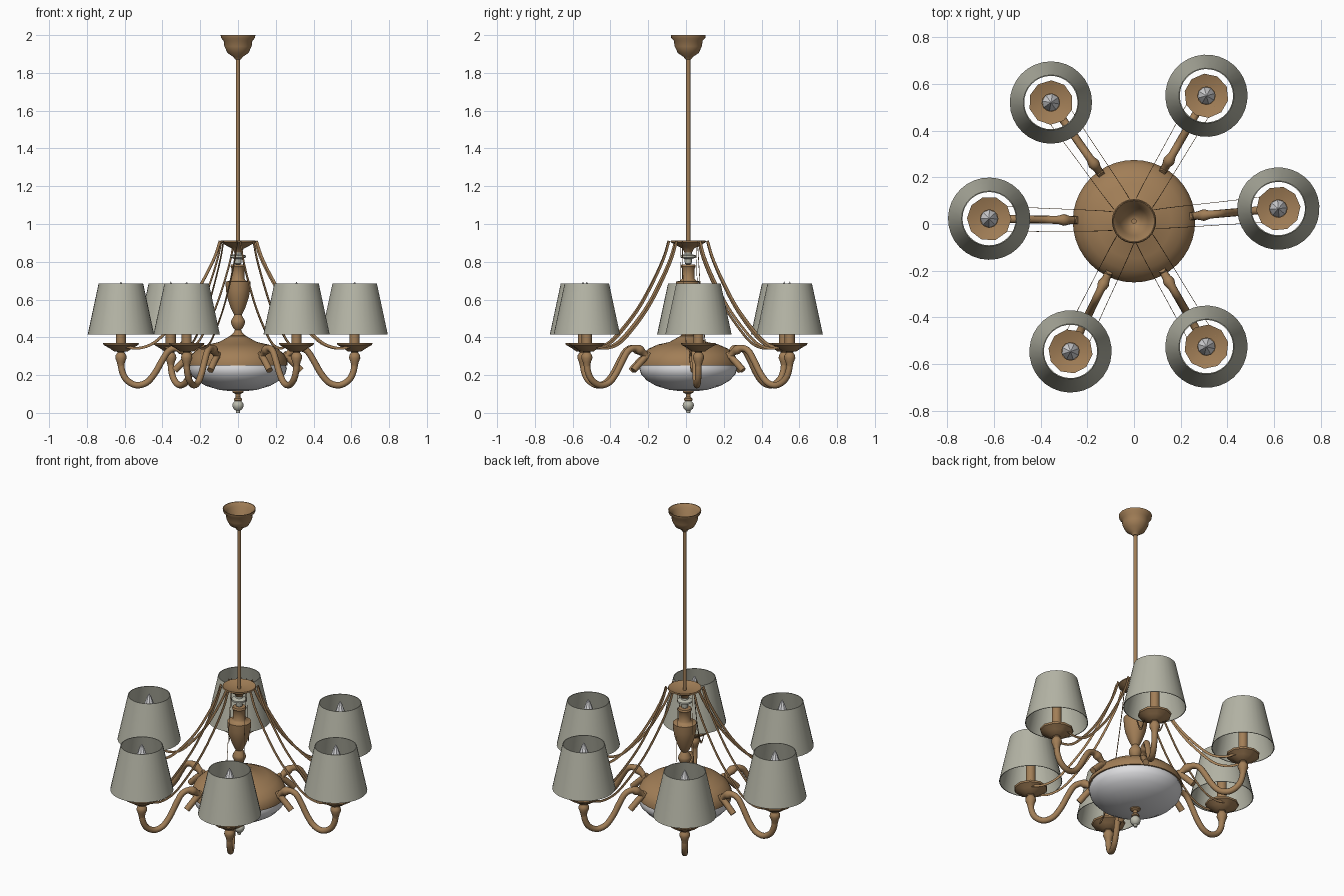
import bpy, bmesh, math
from mathutils import Matrix, Vector

old = bpy.data.objects.get("Cube")
if old:
    bpy.data.objects.remove(old)


def material(name, rgb):
    m = bpy.data.materials.new(name)
    m.use_nodes = True
    m.diffuse_color = (*rgb, 1)
    m.node_tree.nodes["Principled BSDF"].inputs["Base Color"].default_value = (*rgb, 1)
    return m


BRASS = material("antique brass", (0.36, 0.21, 0.095))
FABRIC = material("grey linen", (0.46, 0.46, 0.38))
GLASS = material("white glass", (0.72, 0.72, 0.74))
CRYSTAL = material("pale crystal", (0.5, 0.5, 0.42))

CENTRE = Matrix.Translation((0, 0.012, 0))
ARM_ANGLES = [5, 60, 125, 179, 244, 300]
REACH = 0.62


def finish(name, bm, mat, angle=40):
    bmesh.ops.recalc_face_normals(bm, faces=bm.faces)
    me = bpy.data.meshes.new(name)
    bm.to_mesh(me)
    bm.free()
    me.materials.append(mat)
    ob = bpy.data.objects.new(name, me)
    bpy.context.collection.objects.link(ob)
    ob.matrix_world = CENTRE
    bpy.ops.object.select_all(action='DESELECT')
    ob.select_set(True)
    bpy.context.view_layer.objects.active = ob
    bpy.ops.object.shade_smooth_by_angle(angle=math.radians(angle))
    return ob


def lathe(name, profile, mat, x=0, sides=32, angle=40):
    """Spin (radius, height) points round a vertical axis."""
    bm = bmesh.new()
    vs = [bm.verts.new((r, 0, z)) for r, z in profile]
    es = [bm.edges.new(p) for p in zip(vs, vs[1:])]
    bmesh.ops.spin(bm, geom=vs + es, cent=(0, 0, 0), axis=(0, 0, 1),
                   angle=math.tau, steps=sides, use_duplicate=False)
    bmesh.ops.remove_doubles(bm, verts=bm.verts, dist=0.0004)
    bmesh.ops.translate(bm, verts=bm.verts, vec=(x, 0, 0))
    return finish(name, bm, mat, angle)


def smooth_path(points, steps=5):
    """Catmull-Rom curve through the points."""
    p = [Vector(q) for q in points]
    p = [2 * p[0] - p[1]] + p + [2 * p[-1] - p[-2]]
    out = []
    for a, b, c, d in zip(p, p[1:], p[2:], p[3:]):
        for i in range(steps):
            t = i / steps
            out.append(0.5 * (2 * b + (c - a) * t + (2 * a - 5 * b + 4 * c - d) * t * t
                              + (3 * b - a - 3 * c + d) * t ** 3))
    return out + [p[-2]]


def normals(path):
    """In-plane normals of a path of (x, z) points."""
    out = []
    for i in range(len(path)):
        t = path[min(i + 1, len(path) - 1)] - path[max(i - 1, 0)]
        out.append(Vector((-t.y, t.x)).normalized())
    return out


def tube(name, path, radii, mat, sides=12):
    bm = bmesh.new()
    rings = []
    for p, n, r in zip(path, normals(path), radii):
        ring = []
        for k in range(sides):
            a = math.tau * k / sides
            q = p + n * r * math.cos(a)
            ring.append(bm.verts.new((q.x, r * math.sin(a), q.y)))
        rings.append(ring)
    for a, b in zip(rings, rings[1:]):
        for k in range(sides):
            j = (k + 1) % sides
            bm.faces.new((a[k], a[j], b[j], b[k]))
    for ring in (rings[0], rings[-1]):
        bm.faces.new(ring)
    return finish(name, bm, mat)


def ribbon(name, path, side, mat, half=0.007, thick=0.002):
    """Thin upright strip beside the arm, spreading a little outward."""
    bm = bmesh.new()
    rings = []
    last = len(path) - 1
    for i, (p, n) in enumerate(zip(path, normals(path))):
        y = side * (0.04 + 0.016 * i / last)
        rings.append([bm.verts.new((p.x + n.x * h, y + t, p.y + n.y * h))
                      for h, t in ((half, 0), (half, thick), (-half, thick), (-half, 0))])
    for a, b in zip(rings, rings[1:]):
        for k in range(4):
            j = (k + 1) % 4
            bm.faces.new((a[k], a[j], b[j], b[k]))
    return finish(name, bm, mat)


# Ceiling canopy (hollow cup) and rod
lathe("ceiling_canopy", [(0.088, 2), (0.092, 2), (0.09, 1.985), (0.076, 1.97), (0.072, 1.94),
                         (0.055, 1.905), (0.025, 1.885), (0.014, 1.87), (0, 1.87), (0, 1.885),
                         (0.03, 1.9), (0.06, 1.94), (0.07, 1.98), (0.088, 2)], BRASS)
lathe("hanging_rod", [(0, 1.9), (0.011, 1.9), (0.011, 0.86), (0, 0.86)], BRASS, sides=12)

# Crown plate, crystal and turned column
lathe("crown_plate", [(0, 0.895), (0.06, 0.9), (0.092, 0.912), (0.095, 0.905), (0.06, 0.885),
                      (0.03, 0.87), (0.02, 0.85), (0, 0.85)], BRASS)
lathe("crystal_disc", [(0, 0.86), (0.018, 0.855), (0.02, 0.84), (0.042, 0.833), (0.042, 0.823),
                       (0.02, 0.815), (0.018, 0.79), (0, 0.78)], CRYSTAL)
lathe("column", [(0, 0.785), (0.036, 0.785), (0.04, 0.775), (0.034, 0.765), (0.034, 0.71),
                 (0.042, 0.7), (0.066, 0.695), (0.064, 0.65), (0.057, 0.61), (0.04, 0.56),
                 (0.026, 0.53), (0.02, 0.52), (0.024, 0.51), (0.036, 0.49), (0.037, 0.475),
                 (0.026, 0.45), (0.017, 0.44), (0.022, 0.425), (0.04, 0.41), (0.04, 0.39),
                 (0, 0.39)], BRASS)

# Body: brass dome over a glass bowl
lathe("body_dome", [(0, 0.415), (0.03, 0.413), (0.055, 0.4), (0.1, 0.375), (0.16, 0.362),
                    (0.21, 0.34), (0.245, 0.31), (0.262, 0.275), (0.262, 0.252), (0, 0.252)],
      BRASS, sides=40)
lathe("glass_bowl", [(0.25, 0.262), (0.259, 0.235), (0.25, 0.205), (0.22, 0.172), (0.17, 0.143),
                     (0.1, 0.122), (0.04, 0.115), (0, 0.115)], GLASS, sides=40)

# Bottom finial
lathe("finial_stem", [(0, 0.12), (0.03, 0.12), (0.028, 0.108), (0.013, 0.1), (0.012, 0.085),
                      (0.022, 0.075), (0.022, 0.066), (0.01, 0.06), (0, 0.06)], BRASS, sides=20)
lathe("finial_ball", [(0, 0.068), (0.016, 0.064), (0.028, 0.05), (0.03, 0.038), (0.024, 0.022),
                      (0.012, 0.012), (0.01, 0), (0, 0)], CRYSTAL, sides=20)

# One arm with its lamp, built along +x
arm_path = smooth_path([(0.235, 0.27), (0.27, 0.315), (0.32, 0.342), (0.365, 0.33), (0.4, 0.28),
                        (0.44, 0.21), (0.485, 0.16), (0.54, 0.147), (0.59, 0.175),
                        (0.615, 0.225), (REACH, 0.285)])
arm_radii = [0.017 + 0.008 * math.exp(-((i - 8) / 1.6) ** 2) for i in range(len(arm_path))]
stub = [Vector((0.24, 0.315)), Vector((0.29, 0.27)), Vector((0.335, 0.225))]
strip = smooth_path([(0.095, 0.91), (0.125, 0.82), (0.185, 0.7), (0.27, 0.56), (0.37, 0.44),
                     (0.45, 0.368), (0.53, 0.342), (0.6, 0.352)])

lamp_parts = [
    tube("arm", arm_path, arm_radii, BRASS),
    tube("arm_stub", stub, [0.016, 0.018, 0.018], BRASS, 10),
    ribbon("strip_left", strip, 1, BRASS),
    ribbon("strip_right", strip, -1, BRASS),
    lathe("arm_knob", [(0, 0.335), (0.026, 0.335), (0.018, 0.32), (0.028, 0.305), (0.03, 0.29),
                       (0.022, 0.27), (0.016, 0.245), (0, 0.245)], BRASS, REACH, 16),
    lathe("drip_dish", [(0, 0.352), (0.05, 0.355), (0.095, 0.37), (0.092, 0.36), (0.06, 0.342),
                        (0.035, 0.325), (0, 0.325)], BRASS, REACH, 10),
    lathe("candle_tube", [(0, 0.35), (0.027, 0.35), (0.027, 0.59), (0.04, 0.6), (0, 0.6)],
          BRASS, REACH, 12),
    lathe("bulb", [(0, 0.695), (0.012, 0.675), (0.028, 0.63), (0.038, 0.6), (0, 0.595)],
          GLASS, REACH, 8, 20),
    lathe("lamp_shade", [(0.176, 0.415), (0.118, 0.685), (0.114, 0.685), (0.172, 0.415),
                         (0.176, 0.415)], FABRIC, REACH, 32),
]

# Repeat the arm round the body
for part in lamp_parts:
    for i, deg in enumerate(ARM_ANGLES):
        ob = part if i == 0 else part.copy()
        if i:
            bpy.context.collection.objects.link(ob)
        ob.name = f"{part.name.split('.')[0]}" if i == 0 else f"{part.name}_{i + 1}"
        ob.matrix_world = CENTRE @ Matrix.Rotation(math.radians(deg), 4, 'Z')
